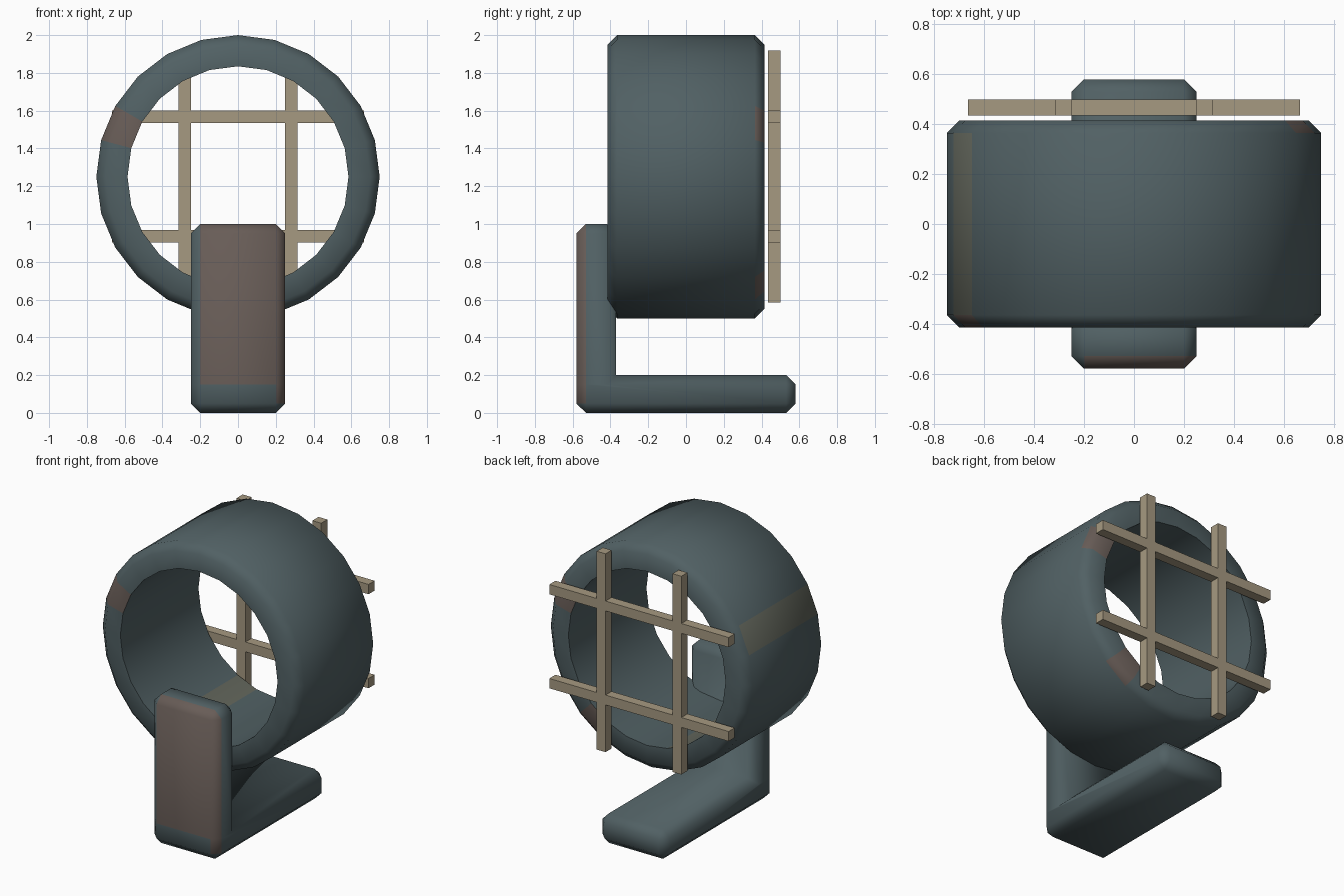
import bpy, bmesh, math
from mathutils import Matrix

cube = bpy.data.objects.get("Cube")
if cube:
    bpy.data.objects.remove(cube, do_unlink=True)


def material(name, rgb):
    m = bpy.data.materials.new(name)
    m.use_nodes = True
    m.diffuse_color = (*rgb, 1)
    m.node_tree.nodes["Principled BSDF"].inputs["Base Color"].default_value = (*rgb, 1)
    return m


slate = material("slate", (0.082, 0.118, 0.127))
rust = material("dull_rust", (0.138, 0.108, 0.095))
olive = material("dull_olive", (0.125, 0.135, 0.108))
tan = material("pale_wood", (0.38, 0.32, 0.22))


def finish(bm, name, mats, smooth_angle=None):
    bmesh.ops.recalc_face_normals(bm, faces=bm.faces)
    mesh = bpy.data.meshes.new(name)
    bm.to_mesh(mesh)
    bm.free()
    for m in mats:
        mesh.materials.append(m)
    ob = bpy.data.objects.new(name, mesh)
    bpy.context.collection.objects.link(ob)
    if smooth_angle:
        bpy.ops.object.select_all(action='DESELECT')
        ob.select_set(True)
        bpy.context.view_layer.objects.active = ob
        bpy.ops.object.shade_smooth_by_angle(angle=math.radians(smooth_angle))
    return ob


# Ring: a cross-section (radius, y) swept in 24 steps around the y axis
SIDES = 24
CENTRE_Z = 1.25
section = [(0.585, -0.415), (0.70, -0.415), (0.75, -0.365),
           (0.75, 0.365), (0.70, 0.415), (0.585, 0.415)]
FRONT, OUTER, BACK, INNER = (0, 1), (2,), (3, 4), (5,)
# Coloured patches: sector counted from the top towards +x, strips, material
patches = [(19, FRONT, 1), (4, BACK, 1), (9, BACK, 1), (19, OUTER, 2), (13, INNER, 2)]

bm = bmesh.new()
loops = []
for i in range(SIDES):
    a = math.tau * i / SIDES
    loops.append([bm.verts.new((r * math.sin(a), y, CENTRE_Z + r * math.cos(a)))
                  for r, y in section])
for i in range(SIDES):
    here, there = loops[i], loops[(i + 1) % SIDES]
    for j in range(len(section)):
        k = (j + 1) % len(section)
        face = bm.faces.new((here[j], here[k], there[k], there[j]))
        for sector, strips, index in patches:
            if i == sector and j in strips:
                face.material_index = index
finish(bm, "ring", [slate, rust, olive], 60)

# Stand: L profile extruded across x, convex edges chamfered
profile = [(-0.58, 0), (0.58, 0), (0.58, 0.2), (-0.37, 0.2), (-0.37, 1), (-0.58, 1)]
bm = bmesh.new()
base = bm.faces.new([bm.verts.new((-0.25, y, z)) for y, z in profile])
ext = bmesh.ops.extrude_face_region(bm, geom=[base])
bmesh.ops.translate(bm, vec=(0.5, 0, 0),
                    verts=[v for v in ext["geom"] if isinstance(v, bmesh.types.BMVert)])
bmesh.ops.recalc_face_normals(bm, faces=bm.faces)
convex = [e for e in bm.edges if e.calc_face_angle_signed() > 0.1]
bmesh.ops.bevel(bm, geom=convex, offset=0.05, segments=1, affect='EDGES', profile=0.5)

# Rust panel on the front of the upright
bm.normal_update()
front = [f for f in bm.faces if f.normal.y < -0.3]
cut = set(front) | {e for f in front for e in f.edges} | {v for f in front for v in f.verts}
bmesh.ops.bisect_plane(bm, geom=list(cut), plane_co=(0, 0, 0.15), plane_no=(0, 0, 1))
bm.normal_update()
for f in bm.faces:
    z = f.calc_center_median().z
    n = f.normal
    if n.y < -0.3 and n.x > -0.3 and (z > 0.15 or (n.x > 0.3 and z > 0.05)):
        f.material_index = 1
finish(bm, "stand", [slate, rust], 60)


# Lattice behind the ring: two upright and two level bars
def bar(name, x, z, sx, sz):
    bm = bmesh.new()
    bmesh.ops.create_cube(bm, size=1, matrix=Matrix.Translation((x, 0.467, z))
                          @ Matrix.Diagonal((sx, 0.065, sz, 1)))
    finish(bm, name, [tan])


for side, word in ((-1, "right"), (1, "left")):
    bar("lattice_upright_" + word, side * 0.282, 1.252, 0.066, 1.333)
for side, word in ((-1, "lower"), (1, "upper")):
    bar("lattice_rail_" + word, 0, 1.252 + side * 0.316, 1.333, 0.066)
